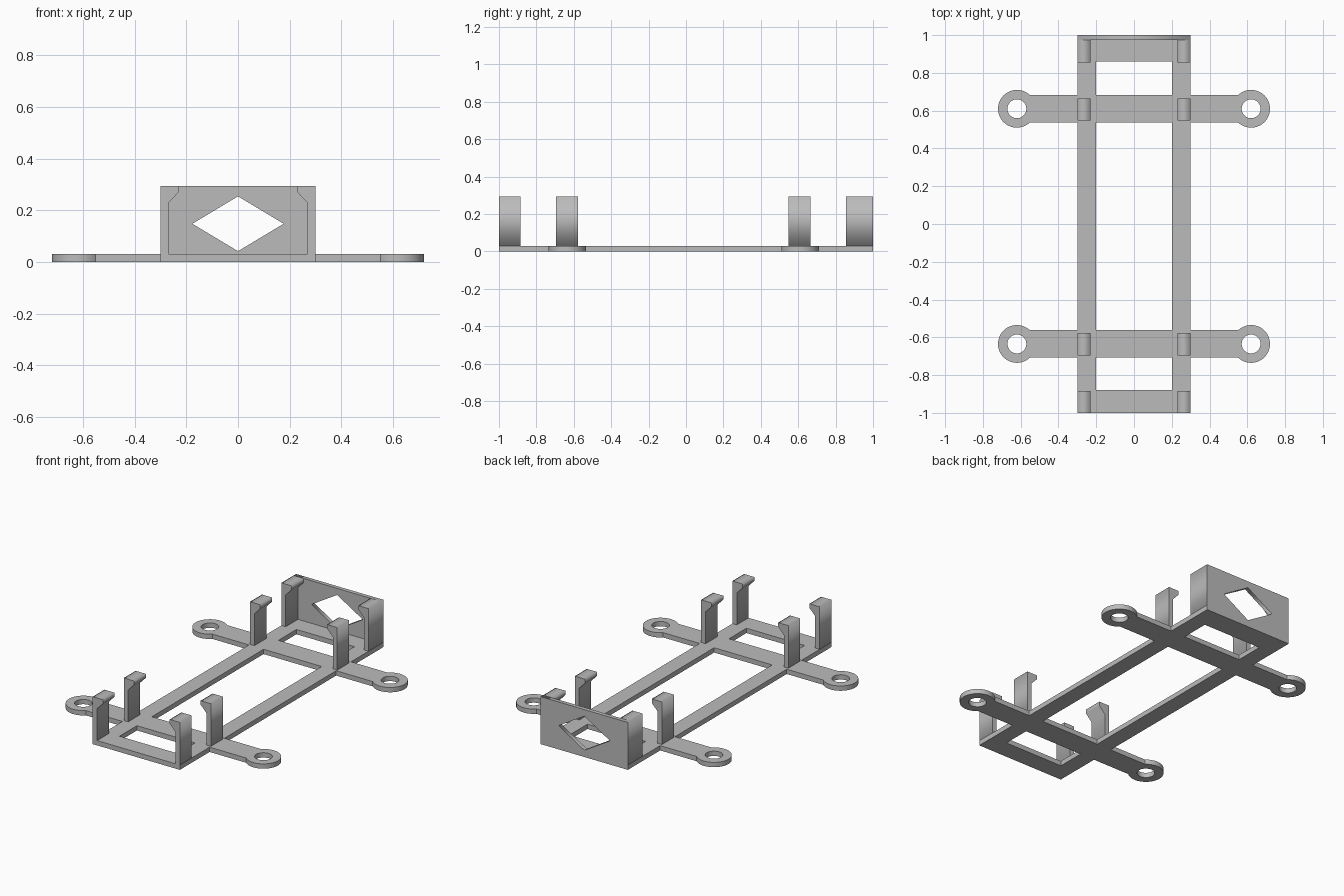
import bpy, bmesh
from math import pi, sin, cos, asin
from mathutils import Matrix

cube = bpy.data.objects.get("Cube")
if cube:
    bpy.data.objects.remove(cube, do_unlink=True)

grey = bpy.data.materials.new("plain grey")
grey.use_nodes = True
grey.diffuse_color = (0.5, 0.5, 0.5, 1)
grey.node_tree.nodes["Principled BSDF"].inputs["Base Color"].default_value = grey.diffuse_color

THICK = 0.03      # base plate thickness
TOP = 0.295       # height of clips and end wall
ARMS = (-0.635, 0.61)


def extrude_loops(name, loops, low, high, upright=False):
    """Fill outline loops (inner loops are holes) and extrude from low to high,
    along z, or along y when upright."""
    curve = bpy.data.curves.new(name + "_outline", "CURVE")
    curve.dimensions = "2D"
    curve.fill_mode = "BOTH"
    curve.extrude = (high - low) / 2
    for loop in loops:
        spline = curve.splines.new("POLY")
        spline.points.add(len(loop) - 1)
        for point, (u, v) in zip(spline.points, loop):
            point.co = (u, v, 0, 1)
        spline.use_cyclic_u = True
    helper = bpy.data.objects.new(name + "_outline", curve)
    bpy.context.collection.objects.link(helper)
    bpy.context.view_layer.update()
    graph = bpy.context.evaluated_depsgraph_get()
    mesh = bpy.data.meshes.new_from_object(helper.evaluated_get(graph))
    bpy.data.objects.remove(helper, do_unlink=True)

    middle = (low + high) / 2
    if upright:
        move = Matrix.Translation((0, middle, 0)) @ Matrix.Rotation(pi / 2, 4, "X")
    else:
        move = Matrix.Translation((0, 0, middle))
    bm = bmesh.new()
    bm.from_mesh(mesh)
    bmesh.ops.transform(bm, matrix=move, verts=bm.verts)
    bmesh.ops.remove_doubles(bm, verts=bm.verts, dist=0.0001)
    bmesh.ops.recalc_face_normals(bm, faces=bm.faces)
    bm.to_mesh(mesh)
    bm.free()
    mesh.name = name
    mesh.materials.clear()
    mesh.materials.append(grey)
    obj = bpy.data.objects.new(name, mesh)
    bpy.context.collection.objects.link(obj)
    return obj


def arc(cx, cy, radius, start, end, steps):
    angles = [start + (end - start) * i / steps for i in range(steps + 1)]
    return [(cx + radius * cos(a), cy + radius * sin(a)) for a in angles]


def rectangle(x, y0, y1):
    return [(-x, y0), (x, y0), (x, y1), (-x, y1)]


# Base frame: rails, cross arms and round mounting lugs in one plate
half_arm, lug_x, lug_r = 0.073, 0.62, 0.1
neck = asin(half_arm / lug_r)
side = [(0.3, -1)]
for y in ARMS:
    side.append((0.3, y - half_arm))
    side += arc(lug_x, y, lug_r, neck - pi, pi - neck, 40)
    side.append((0.3, y + half_arm))
side.append((0.3, 1))
outline = side + [(-x, y) for x, y in reversed(side)]
windows = [rectangle(0.2, -0.88, ARMS[0] - half_arm),
           rectangle(0.2, ARMS[0] + half_arm, ARMS[1] - half_arm),
           rectangle(0.2, ARMS[1] + half_arm, 0.86)]
holes = [arc(s * lug_x, y, 0.05, 0, 2 * pi, 36)[:-1] for s in (-1, 1) for y in ARMS]
frame = extrude_loops("base_frame", [outline] + windows + holes, 0, THICK)

# Round lugs and holes are smooth, plate edges stay sharp
bpy.ops.object.select_all(action="DESELECT")
frame.select_set(True)
bpy.context.view_layer.objects.active = frame
bpy.ops.object.shade_smooth_by_angle(angle=pi / 6)

# End wall with a diamond opening
diamond = [(-0.177, 0.148), (0, 0.042), (0.177, 0.148), (0, 0.254)]
extrude_loops("back_wall", [rectangle(0.3, THICK, TOP), diamond], 0.975, 1, True)

# Hooked retaining clips along both rails
hook = [(0.27, THICK), (0.3, THICK), (0.3, TOP), (0.23, TOP), (0.23, 0.27), (0.27, 0.228)]
clips = {"front_corner": (-1, -0.885), "front_arm": (-0.695, -0.578),
         "back_arm": (0.547, 0.665), "back_corner": (0.855, 0.975)}
for place, (y0, y1) in clips.items():
    for label, s in (("left", 1), ("right", -1)):
        extrude_loops(f"{place}_clip_{label}", [[(s * x, z) for x, z in hook]], y0, y1, True)
